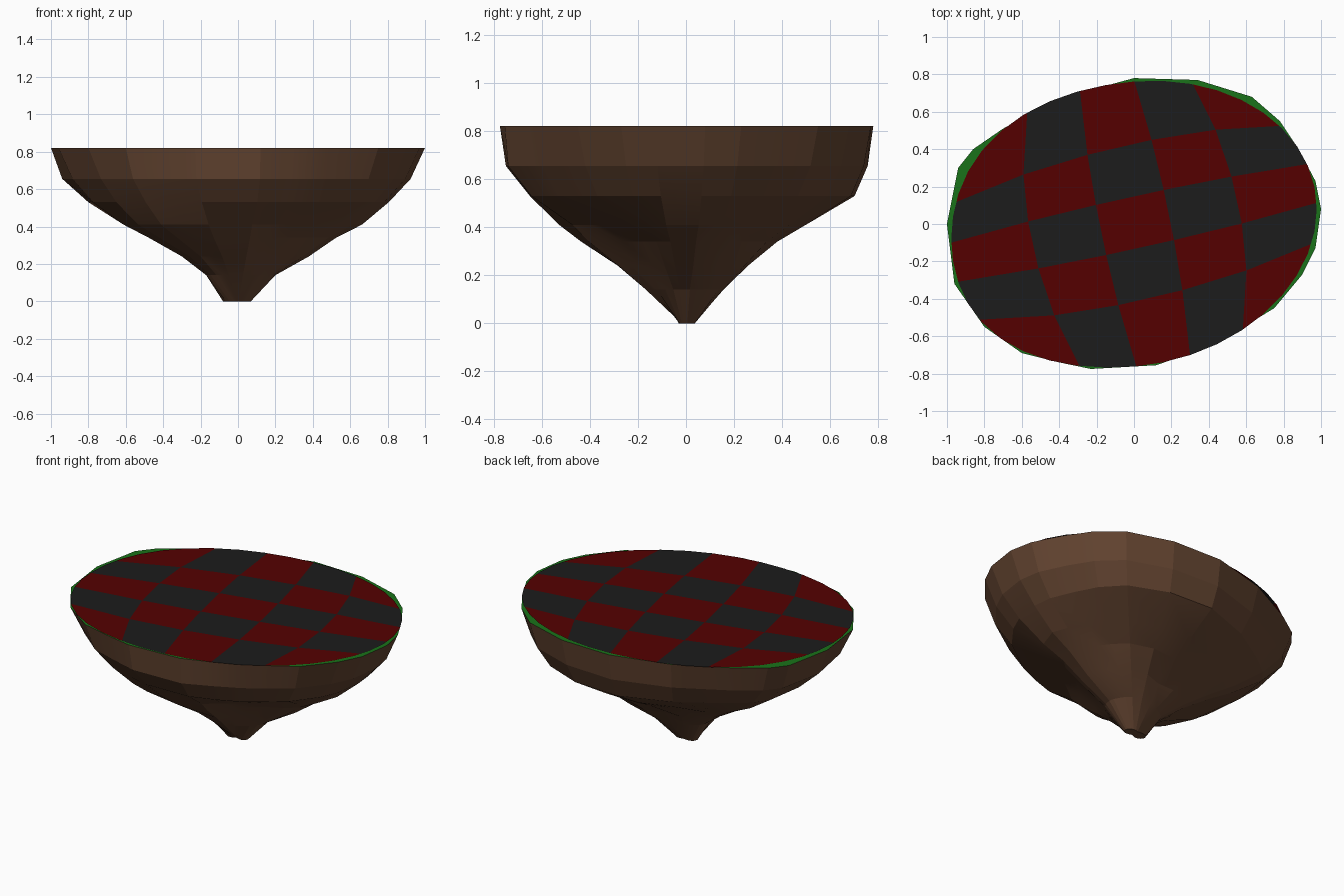
import bpy, bmesh
from math import atan2, pi, radians, sin, cos
from mathutils import Vector

default_cube = bpy.data.objects.get("Cube")
if default_cube:
    bpy.data.objects.remove(default_cube, do_unlink=True)


def make_material(name, colour):
    material = bpy.data.materials.new(name)
    material.use_nodes = True
    rgba = (*colour, 1.0)
    material.diffuse_color = rgba
    shader = material.node_tree.nodes["Principled BSDF"]
    shader.inputs["Base Color"].default_value = rgba
    shader.inputs["Roughness"].default_value = 0.9
    return material


def make_object(name, bm, materials):
    mesh = bpy.data.meshes.new(name)
    bm.to_mesh(mesh)
    bm.free()
    obj = bpy.data.objects.new(name, mesh)
    bpy.context.collection.objects.link(obj)
    for material in materials:
        mesh.materials.append(material)
    return obj


brown = make_material("earth brown", (0.125, 0.058, 0.03))
green = make_material("grass green", (0.01, 0.17, 0.01))
red = make_material("dark red tile", (0.09, 0, 0))
charcoal = make_material("charcoal tile", (0.0115, 0.0115, 0.0115))

TOP = 0.825

# Irregular rim outline, counter-clockwise from the +x end
rim = [Vector(p) for p in (
    (1, .08), (.97, .23), (.88, .4), (.78, .55), (.63, .68), (.34, .77),
    (0, .78), (-.37, .68), (-.7, .51), (-.86, .4), (-.94, .3), (-1, 0),
    (-.96, -.32), (-.8, -.55), (-.6, -.69), (-.4, -.74), (-.23, -.775),
    (.12, -.755), (.3, -.69), (.47, -.62), (.75, -.45), (.9, -.27), (.97, -.13))]

# Rock layers: height, then percent of the rim size every thirty degrees.
# A flat shelf lies under the back, a straight ledge under the front left
# and a bulge under the front right.
layers = (
    (.655, (92, 94, 96, 97, 95, 94, 94, 91, 95, 99, 96, 93)),
    (.53, (80, 84, 89, 90, 86, 82, 80, 81, 83, 85, 86, 82)),
    (.41, (67, 62, 65, 64, 62, 64, 60, 66, 70, 66, 55, 53)),
    (.34, (53, 49, 50, 47, 46, 50, 46, 52, 55, 58, 43, 40)),
    (.24, (38, 37, 35, 28, 32, 32, 30, 32, 34, 40, 31, 29)),
    (.14, (20, 20, 20, 20, 18, 17, 17, 18, 20, 23, 20, 19)),
    (0, (7, 6, 5, 4, 5, 7, 8, 6, 3, 2, 3, 6)),
)


def layer_scale(percents, point):
    """Blend the percentages on either side of the point's direction."""
    turn = (atan2(point.y, point.x) / (2 * pi)) % 1 * len(percents)
    first = int(turn) % len(percents)
    second = (first + 1) % len(percents)
    blend = turn - int(turn)
    return (percents[first] * (1 - blend) + percents[second] * blend) / 100


# Rocky underside, tapering to a small tip
bm = bmesh.new()
rings = [[bm.verts.new((p.x, p.y, TOP - .004)) for p in rim]]
for height, percents in layers:
    ring = []
    for p in rim:
        q = p * layer_scale(percents, p)
        ring.append(bm.verts.new((q.x, q.y, height)))
    rings.append(ring)
for upper, lower in zip(rings, rings[1:]):
    for i in range(len(rim)):
        j = (i + 1) % len(rim)
        bm.faces.new((upper[i], lower[i], lower[j], upper[j]))
bm.faces.new(list(reversed(rings[-1])))
bmesh.ops.recalc_face_normals(bm, faces=bm.faces)
# Grass surface closes the top of the rock
grass = bm.faces.new(rings[0])
grass.material_index = 1
rock = make_object("island_rock", bm, (brown, green))
bpy.ops.object.select_all(action='DESELECT')
rock.select_set(True)
bpy.context.view_layer.objects.active = rock
bpy.ops.object.shade_smooth_by_angle(angle=radians(10))


# Checkered floor: a gently warped grid trimmed to a slanted oval
def grid_point(u, v):
    x = .005 + .365 * u - .055 * v - .01 * u * v * v
    y = .008 + .08 * u + .27 * v - .0085 * v * u * u
    return (x, y, TOP)


def floor_point(a):
    """Slanted oval, a little fuller at the corners of the -x half."""
    fullness = 1 + (.03 * sin(2 * a) ** 2 if cos(a) < 0 else 0)
    x = .977 * cos(a)
    y = .762 * sin(a) + .08 * cos(a)
    return Vector((x * fullness, y * fullness, TOP))


steps = (-3.2, -1.5, -.5, .5, 1.5, 3.2)
bm = bmesh.new()
grid = [[bm.verts.new(grid_point(u, v)) for u in steps] for v in steps]
for row in range(len(steps) - 1):
    for col in range(len(steps) - 1):
        face = bm.faces.new((grid[row][col], grid[row][col + 1],
                             grid[row + 1][col + 1], grid[row + 1][col]))
        face.material_index = (row + col) % 2

SIDES = 40
floor_edge = [floor_point(2 * pi * i / SIDES) for i in range(SIDES)]
for i, start in enumerate(floor_edge):
    side = floor_edge[(i + 1) % SIDES] - start
    bmesh.ops.bisect_plane(bm, geom=bm.verts[:] + bm.edges[:] + bm.faces[:],
                           plane_co=start, plane_no=(side.y, -side.x, 0),
                           clear_outer=True)
make_object("checkered_floor", bm, (red, charcoal))
